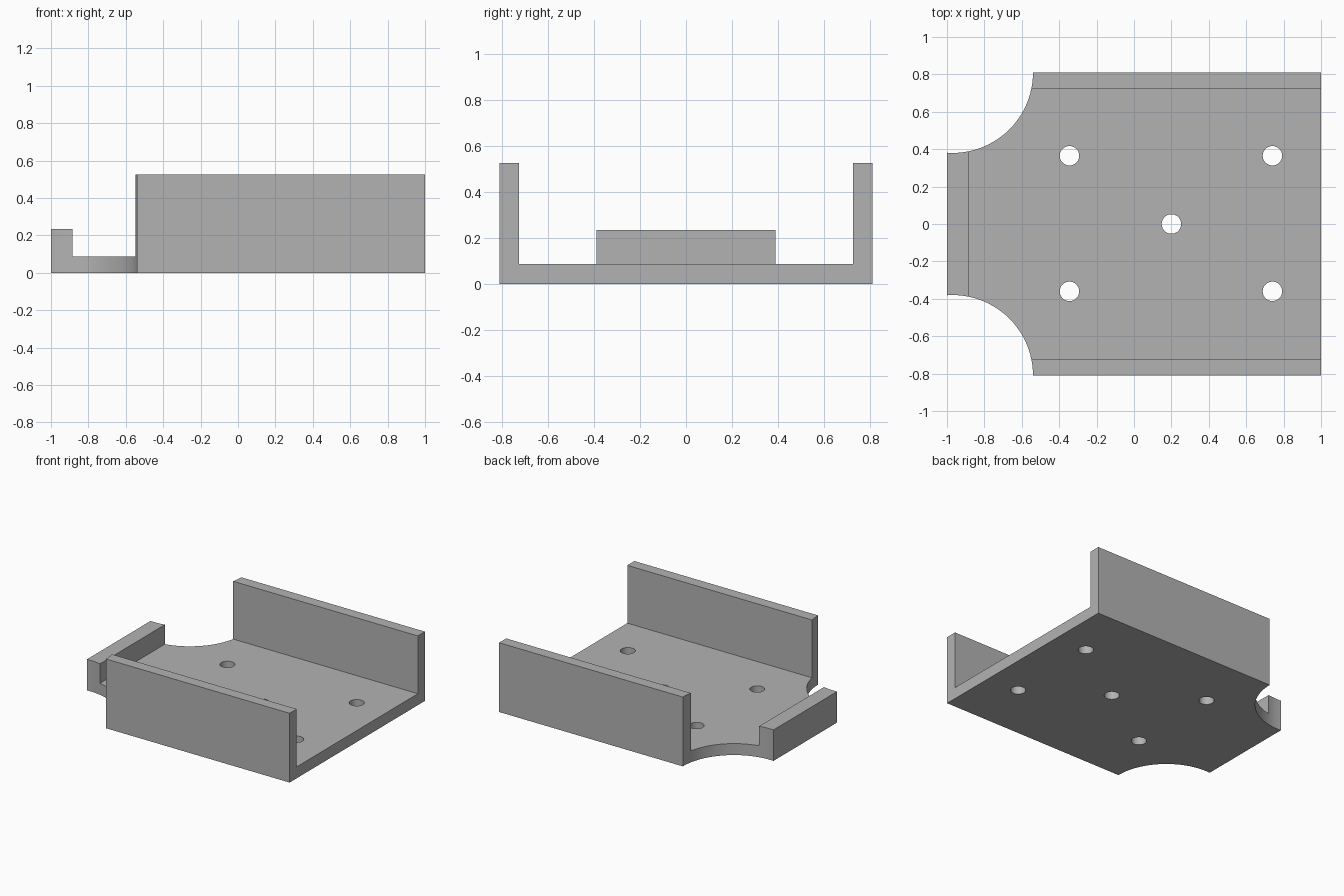
import bpy, bmesh, math
from mathutils import Matrix

default = bpy.data.objects.get("Cube")
if default:
    bpy.data.objects.remove(default, do_unlink=True)

FLOOR, WALL, LIP = 0.087, 0.525, 0.235   # heights
HALF_W, INNER_W = 0.81, 0.725            # outer and inner half widths

grey = bpy.data.materials.new("plain grey")
grey.use_nodes = True
grey.diffuse_color = (0.45, 0.45, 0.45, 1)
grey.node_tree.nodes["Principled BSDF"].inputs["Base Color"].default_value = (0.45, 0.45, 0.45, 1)


def make_object(name, bm):
    bmesh.ops.recalc_face_normals(bm, faces=bm.faces)
    mesh = bpy.data.meshes.new(name)
    bm.to_mesh(mesh)
    bm.free()
    mesh.materials.append(grey)
    obj = bpy.data.objects.new(name, mesh)
    bpy.context.collection.objects.link(obj)
    return obj


def extrude_along_x(name, profile, x0, x1):
    bm = bmesh.new()
    face = bm.faces.new([bm.verts.new((x0, y, z)) for y, z in profile])
    new = bmesh.ops.extrude_face_region(bm, geom=[face], use_keep_orig=True)["geom"]
    verts = [v for v in new if isinstance(v, bmesh.types.BMVert)]
    bmesh.ops.translate(bm, vec=(x1 - x0, 0, 0), verts=verts)
    return make_object(name, bm)


def cylinder(name, x, y, radius, sides):
    bm = bmesh.new()
    bmesh.ops.create_cone(bm, cap_ends=True, segments=sides, radius1=radius, radius2=radius,
                          depth=2, matrix=Matrix.Translation((x, y, 0.3)))
    return make_object(name, bm)


def combine(target, other, operation):
    mod = target.modifiers.new(other.name, "BOOLEAN")
    mod.operation, mod.solver, mod.object = operation, "EXACT", other
    bpy.context.view_layer.objects.active = target
    bpy.ops.object.modifier_apply(modifier=mod.name)
    bpy.data.objects.remove(other, do_unlink=True)


# Channel: floor with a tall wall along each side
channel = [(-HALF_W, 0), (HALF_W, 0), (HALF_W, WALL), (INNER_W, WALL),
           (INNER_W, FLOOR), (-INNER_W, FLOOR), (-INNER_W, WALL), (-HALF_W, WALL)]
tray = extrude_along_x("channel_tray", channel, -1, 1)

# Low stop lip across the narrow end
lip = [(-0.5, FLOOR / 2), (0.5, FLOOR / 2), (0.5, LIP), (-0.5, LIP)]
combine(tray, extrude_along_x("end_lip", lip, -1, -0.885), "UNION")

# Round corner notches
for side in (-1, 1):
    combine(tray, cylinder("corner_notch", -0.97, side * HALF_W, 0.43, 96), "DIFFERENCE")

# Screw holes: four corners and the centre
for x, y in [(-0.345, -0.36), (-0.345, 0.365), (0.74, -0.36), (0.74, 0.365), (0.2, 0)]:
    combine(tray, cylinder("screw_hole", x, y, 0.052, 40), "DIFFERENCE")

# Smooth curved cuts, crisp edges
bpy.ops.object.select_all(action="DESELECT")
tray.select_set(True)
bpy.context.view_layer.objects.active = tray
bpy.ops.object.shade_smooth_by_angle(angle=math.radians(30))
